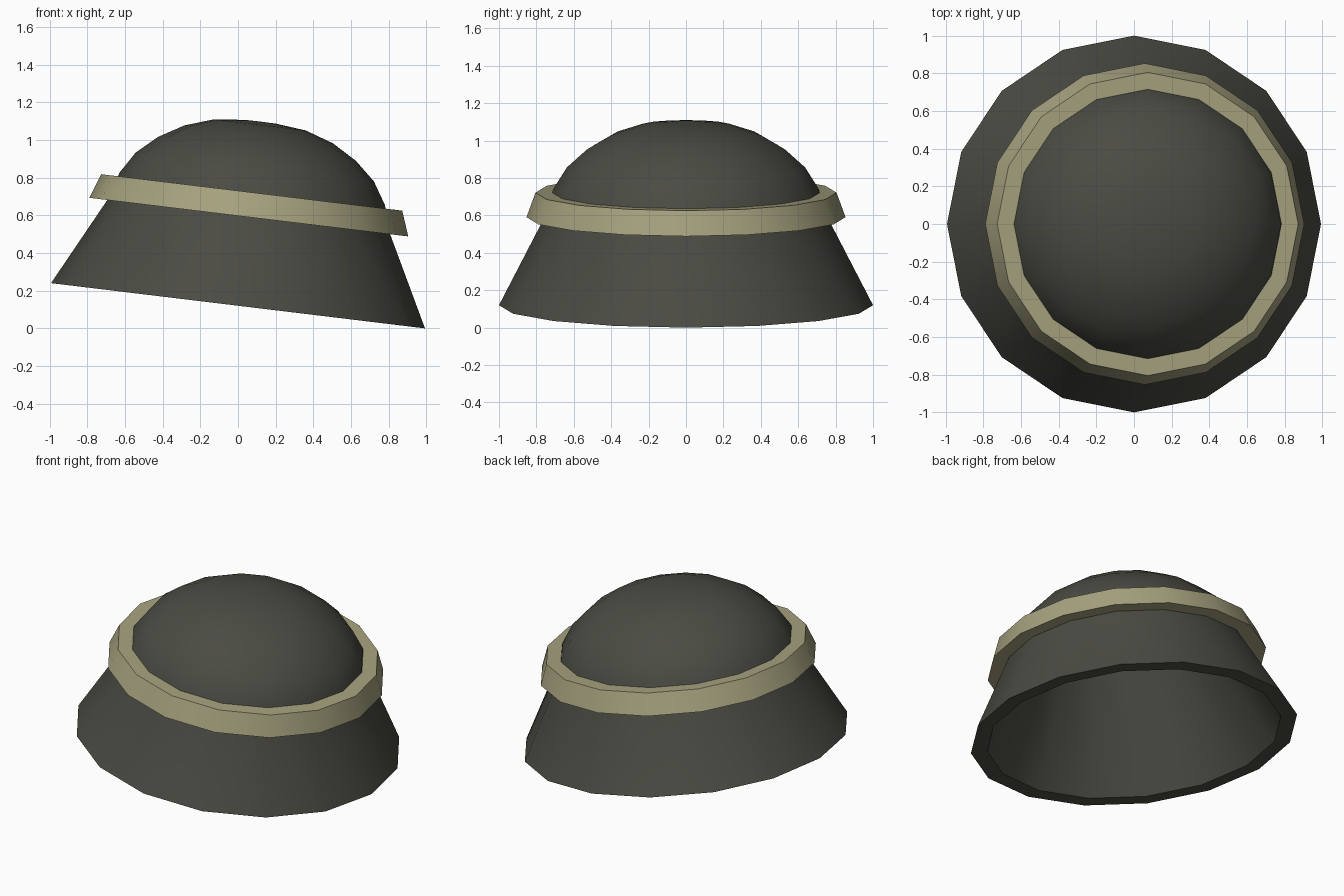
import bpy, bmesh, math

if "Cube" in bpy.data.objects:
    bpy.data.objects.remove(bpy.data.objects["Cube"])

SIDES = 16
TILT = math.radians(6.9)   # whole hat leans down towards +x
BASE_Z = 0.12


def material(name, rgb):
    m = bpy.data.materials.new(name)
    m.diffuse_color = (*rgb, 1)
    m.use_nodes = True
    m.node_tree.nodes["Principled BSDF"].inputs["Base Color"].default_value = m.diffuse_color
    return m


def lathe(name, profile, mat, closed=False):
    """Revolve a (radius, height) profile around z, then tilt it."""
    bm = bmesh.new()
    rings = []
    for r, h in profile:
        if r == 0:
            rings.append([bm.verts.new((0, 0, h))] * SIDES)
        else:
            rings.append([bm.verts.new((r * math.cos(2 * math.pi * i / SIDES),
                                        r * math.sin(2 * math.pi * i / SIDES), h))
                          for i in range(SIDES)])
    pairs = list(zip(rings, rings[1:]))
    if closed:
        pairs.append((rings[-1], rings[0]))
    for a, b in pairs:
        for i in range(SIDES):
            j = (i + 1) % SIDES
            corners = list(dict.fromkeys((a[i], a[j], b[j], b[i])))
            bm.faces.new(corners)
    bmesh.ops.recalc_face_normals(bm, faces=bm.faces)
    mesh = bpy.data.meshes.new(name)
    bm.to_mesh(mesh)
    bm.free()
    mesh.materials.append(mat)
    obj = bpy.data.objects.new(name, mesh)
    bpy.context.collection.objects.link(obj)
    obj.location.z = BASE_Z
    obj.rotation_euler.y = TILT
    bpy.ops.object.select_all(action='DESELECT')
    obj.select_set(True)
    bpy.context.view_layer.objects.active = obj
    bpy.ops.object.shade_smooth_by_angle(angle=math.radians(35))
    return obj


dark = material("dark felt", (0.070, 0.070, 0.057))
tan = material("tan ribbon", (0.38, 0.36, 0.21))

# Hat shell: domed crown and flared brim outside, tapered hollow inside
crown = [(0, 0.985), (0.083, 0.984), (0.246, 0.967), (0.396, 0.917),
         (0.529, 0.839), (0.637, 0.742), (0.710, 0.625), (0.748, 0.49)]
brim = [(1.0, 0), (0.90, 0)]
hollow = [(0.52, 0.75), (0, 0.75)]
lathe("hat_shell", crown + brim + hollow, dark)

# Band around the crown
lathe("hat_band", [(0.853, 0.474), (0.805, 0.606), (0.67, 0.606), (0.72, 0.474)],
      tan, closed=True)
